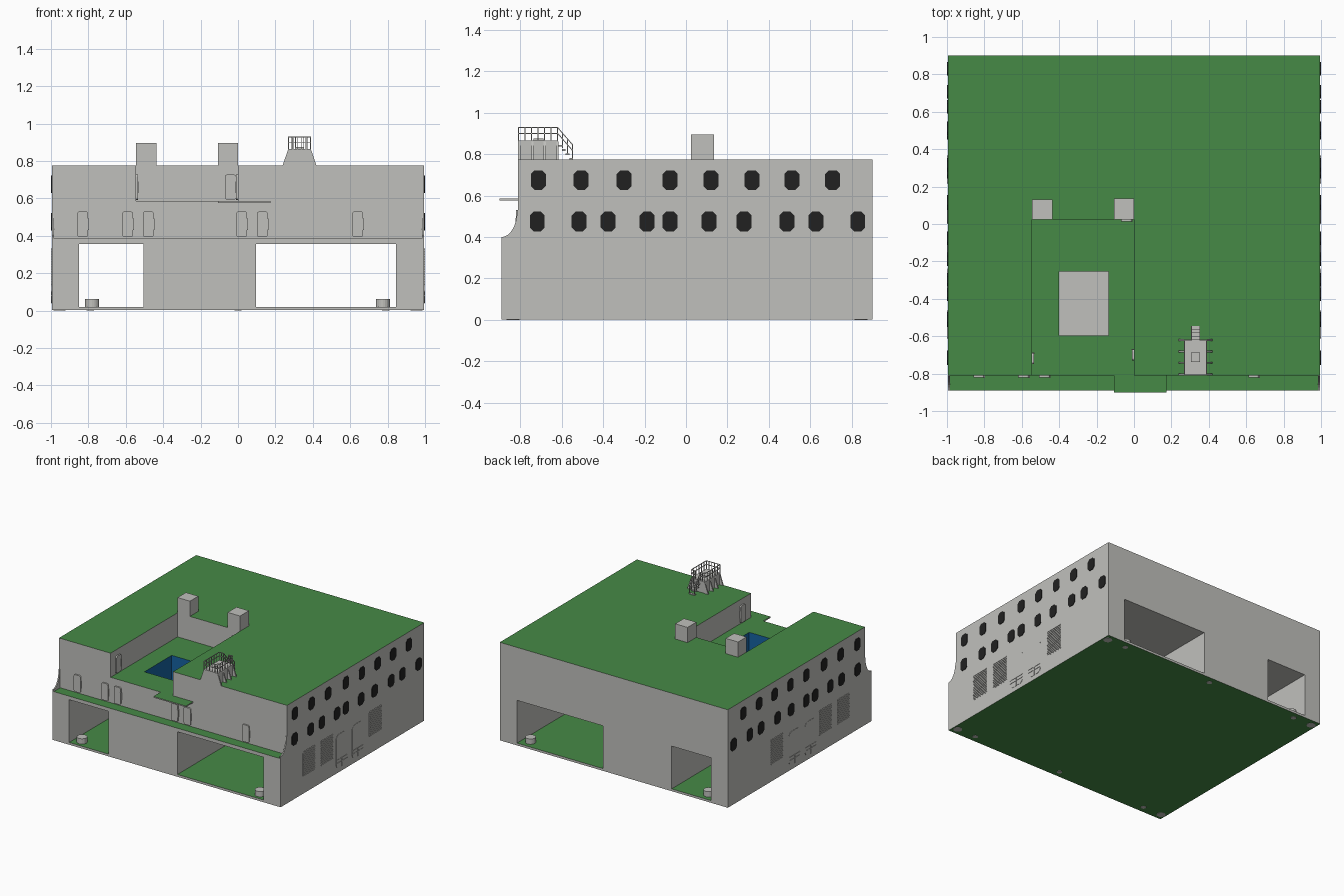
import bpy, bmesh, math
from mathutils import Vector

if "Cube" in bpy.data.objects:
    bpy.data.objects.remove(bpy.data.objects["Cube"])

def material(name, rgb):
    m = bpy.data.materials.new(name)
    m.diffuse_color = (*rgb, 1)
    m.use_nodes = True
    m.node_tree.nodes["Principled BSDF"].inputs["Base Color"].default_value = m.diffuse_color
    return m

GREY = material("concrete grey", (0.53, 0.53, 0.505))
GREEN = material("grass green", (0.062, 0.255, 0.062))
BLUE = material("water blue", (0.008, 0.125, 0.36))
BLACK = material("window black", (0.015, 0.015, 0.015))

def prism(bm, pts, w0, w1, axis):
    """Extrude a 2D outline from w0 to w1 along an axis."""
    place = {"x": lambda u, v, w: (w, u, v),
             "y": lambda u, v, w: (u, w, v),
             "z": lambda u, v, w: (u, v, w)}[axis]
    a = [bm.verts.new(place(u, v, w0)) for u, v in pts]
    b = [bm.verts.new(place(u, v, w1)) for u, v in pts]
    bm.faces.new(a)
    bm.faces.new(b[::-1])
    for i in range(len(pts)):
        j = (i + 1) % len(pts)
        bm.faces.new((a[i], b[i], b[j], a[j]))

def box(bm, x0, x1, y0, y1, z0, z1):
    prism(bm, [(x0, y0), (x1, y0), (x1, y1), (x0, y1)], z0, z1, "z")

def bar(bm, p, q, r=0.0022):
    """Thin square rod between two points."""
    p, q = Vector(p), Vector(q)
    d = (q - p).normalized()
    s = d.cross(Vector((0, 0, 1)) if abs(d.z) < 0.9 else Vector((1, 0, 0))).normalized() * r
    t = d.cross(s).normalized() * r
    a = [bm.verts.new(p + k) for k in (s + t, s - t, -s - t, t - s)]
    b = [bm.verts.new(q + k) for k in (s + t, s - t, -s - t, t - s)]
    bm.faces.new(a)
    bm.faces.new(b[::-1])
    for i in range(4):
        j = (i + 1) % 4
        bm.faces.new((a[i], b[i], b[j], a[j]))

def rounded(u, v, w, h, r, n=4):
    """Rounded rectangle outline centred on u, v; n=1 gives cut corners."""
    pts = []
    for k, (sx, sy) in enumerate(((1, 1), (-1, 1), (-1, -1), (1, -1))):
        for i in range(n + 1):
            t = (k + i / n) * math.pi / 2
            pts.append((u + sx * (w / 2 - r) + r * math.cos(t),
                        v + sy * (h / 2 - r) + r * math.sin(t)))
    return pts

def circle(x, y, r, n=20):
    return [(x + r * math.cos(2 * math.pi * i / n), y + r * math.sin(2 * math.pi * i / n)) for i in range(n)]

def finish(bm, name, mat, top=None):
    bmesh.ops.recalc_face_normals(bm, faces=bm.faces)
    me = bpy.data.meshes.new(name)
    bm.to_mesh(me)
    bm.free()
    me.materials.append(mat)
    if top:
        me.materials.append(top)
        for p in me.polygons:
            p.material_index = int(p.normal.z > 0.9)
    ob = bpy.data.objects.new(name, me)
    bpy.context.collection.objects.link(ob)
    return ob

WALL = 0.995   # half width of the building
FRONT = -0.81  # upper front wall

# Building shell: stepped side profile
bm = bmesh.new()
prism(bm, [(-0.89, 0.002), (0.9, 0.002), (0.9, 0.775), (FRONT, 0.775),
           (FRONT, 0.385), (-0.89, 0.385)], -WALL, WALL, "x")
building = finish(bm, "building", GREY)

# Openings: two drive-through tunnels, the courtyard and its pool shaft
cuts = [(-0.85, -0.505, -1.2, 1.2, 0.02, 0.357), (0.095, 0.845, -1.2, 1.2, 0.02, 0.357),
        (-0.545, 0.0, -1.2, 0.025, 0.585, 1.0), (-0.4, -0.135, -0.595, -0.255, 0.15, 0.7)]
cutters = []
for c in cuts:
    bm = bmesh.new()
    box(bm, *c)
    cutter = finish(bm, "opening_cutter", GREY)
    cutter.hide_render = True
    mod = building.modifiers.new("opening", "BOOLEAN")
    mod.operation, mod.solver, mod.object = "DIFFERENCE", "EXACT", cutter
    cutters.append(cutter)
bpy.context.view_layer.update()
shell = bpy.data.meshes.new_from_object(building.evaluated_get(bpy.context.evaluated_depsgraph_get()))
building.modifiers.clear()
building.data = shell
for cutter in cutters:
    bpy.data.objects.remove(cutter)

# Green on floors, roofs and underside; blue on the shaft walls
shell.materials.clear()
for m in (GREY, GREEN, BLUE):
    shell.materials.append(m)
for p in shell.polygons:
    c, n = p.center, p.normal
    in_shaft = -0.41 < c.x < -0.13 and -0.6 < c.y < -0.25 and 0.1 < c.z < 0.58
    p.material_index = 0
    if in_shaft:
        p.material_index = 2 if abs(n.z) < 0.5 else 0
    elif n.z > 0.9 or (n.z < -0.9 and c.z < 0.01):
        p.material_index = 1

# Curved cheeks closing the ends of the front ledge
bm = bmesh.new()
curve = [(-0.89 + 0.075 * math.sin(t), 0.53 - 0.13 * math.cos(t))
         for t in (i * math.pi / 16 for i in range(9))]
for s in (-1, 1):
    prism(bm, curve + [(FRONT, 0.53), (FRONT, 0.385), (-0.89, 0.385)], s * 0.985, s * WALL, "x")
finish(bm, "ledge_cheeks", GREY)

# Balcony slab in front of the courtyard
bm = bmesh.new()
box(bm, -0.108, 0.175, -0.9, FRONT, 0.576, 0.585)
finish(bm, "balcony", GREY, GREEN)

# Chimney blocks
bm = bmesh.new()
box(bm, -0.545, -0.437, 0.025, 0.13, 0.77, 0.895)
box(bm, -0.108, 0.0, 0.025, 0.135, 0.77, 0.895)
finish(bm, "chimneys", GREY)

# Side windows with cut corners, side vents and side doors
windows, vents, doors = bmesh.new(), bmesh.new(), bmesh.new()
rows = {0.675: (-0.713, -0.506, -0.299, -0.077, 0.12, 0.318, 0.511, 0.708),
        0.475: (-0.718, -0.516, -0.376, -0.188, -0.077, 0.111, 0.28, 0.487, 0.627, 0.829)}
for s in (-1, 1):
    for z, ys in rows.items():
        for y in ys:
            prism(windows, rounded(y, z, 0.072, 0.095, 0.018, 1), s * (WALL - 0.002), s * (WALL + 0.004), "x")
    for y in (-0.537, -0.315, 0.291):
        prism(vents, rounded(y, 0.231, 0.155, 0.204, 0.015), s * (WALL - 0.002), s * (WALL + 0.001), "x")
        for i in range(15):
            z = 0.137 + i * 0.0134
            prism(vents, [(y - 0.072, z), (y + 0.072, z), (y + 0.072, z + 0.007), (y - 0.072, z + 0.007)],
                  s * WALL, s * 1.0, "x")
    for y in (-0.13, 0.07):
        prism(doors, rounded(y, 0.17, 0.138, 0.265, 0.035), s * (WALL - 0.002), s * (WALL + 0.002), "x")
        for z in (0.08, 0.105):
            bar(doors, (s * 0.9975, y - 0.067, z), (s * 0.9975, y + 0.067, z))
        bar(doors, (s * 0.9975, y, 0.04), (s * 0.9975, y, 0.105))
finish(windows, "side_windows", BLACK)
finish(vents, "side_vents", GREY)
finish(doors, "side_doors", GREY)

# Rounded doors along the ledge and inside the courtyard, each with a handle
bm = bmesh.new()
front_doors = [(x, 0.462, FRONT) for x in (-0.83, -0.59, -0.48, 0.02, 0.13, 0.64)]
for x, z, y in front_doors + [(-0.04, 0.66, 0.025)]:
    prism(bm, rounded(x, z, 0.058, 0.135, 0.012), y + 0.002, y - 0.011, "y")
    box(bm, x + 0.026, x + 0.033, y - 0.014, y, z - 0.03, z + 0.03)
for x, y, s in ((-0.545, -0.72, 1), (0.0, -0.7, -1)):
    prism(bm, rounded(y, 0.66, 0.058, 0.135, 0.012), x - s * 0.002, x + s * 0.011, "x")
    box(bm, x, x + s * 0.014, y + 0.026, y + 0.033, 0.63, 0.69)
finish(bm, "rounded_doors", GREY)

# Bollards in the tunnels and peg ends under the floor
bm = bmesh.new()
for x in (-0.78, 0.775):
    for y in (-0.83, 0.83):
        prism(bm, circle(x, y, 0.038), 0.02, 0.062, "z")
finish(bm, "bollards", GREY)
bm = bmesh.new()
for y in (-0.835, 0.845):
    for x, r in ((-0.955, 0.032), (-0.79, 0.02), (0, 0.02), (0.79, 0.02), (0.955, 0.032)):
        prism(bm, circle(x, y, r), 0.0, 0.004, "z")
finish(bm, "peg_ends", GREY)

# Lookout: block with sloped buttresses and a hatch
bm = bmesh.new()
box(bm, 0.268, 0.39, FRONT, -0.617, 0.77, 0.865)
box(bm, 0.305, 0.353, -0.737, -0.688, 0.865, 0.875)
for y in (-0.805, -0.742, -0.682, -0.62):
    for x, s in ((0.268, -1), (0.39, 1)):
        prism(bm, [(x, 0.775), (x + s * 0.03, 0.775), (x, 0.862)], y - 0.005, y + 0.005, "y")
finish(bm, "lookout", GREY)

# Lookout railing and stair
bm = bmesh.new()
x0, x1, y0, y1 = 0.27, 0.388, -0.808, -0.62
sx0, sx1 = 0.308, 0.352
runs = [((x0, y0), (x1, y0), 5), ((x0, y0), (x0, y1), 6), ((x1, y0), (x1, y1), 6),
        ((x0, y1), (sx0, y1), 2), ((x1, y1), (sx1, y1), 2)]
for a, b, n in runs:
    for z in (0.9, 0.929):
        bar(bm, (*a, z), (*b, z))
    for i in range(n + 1):
        p = Vector(a).lerp(Vector(b), i / n)
        bar(bm, (*p, 0.865), (*p, 0.929))
for x in (sx0, sx1):
    for dz in (0, -0.028):
        bar(bm, (x, y1, 0.929 + dz), (x, -0.547, 0.845 + dz))
    for i in range(1, 4):
        y, z = y1 + 0.0243 * i, 0.929 - 0.028 * i
        bar(bm, (x, y, z - 0.07), (x, y, z))
for i in range(4):
    y, z = -0.617 + 0.018 * i, 0.845 - 0.021 * i
    box(bm, sx0, sx1, y, y + 0.018, z - 0.008, z)
finish(bm, "lookout_railing", GREY)
